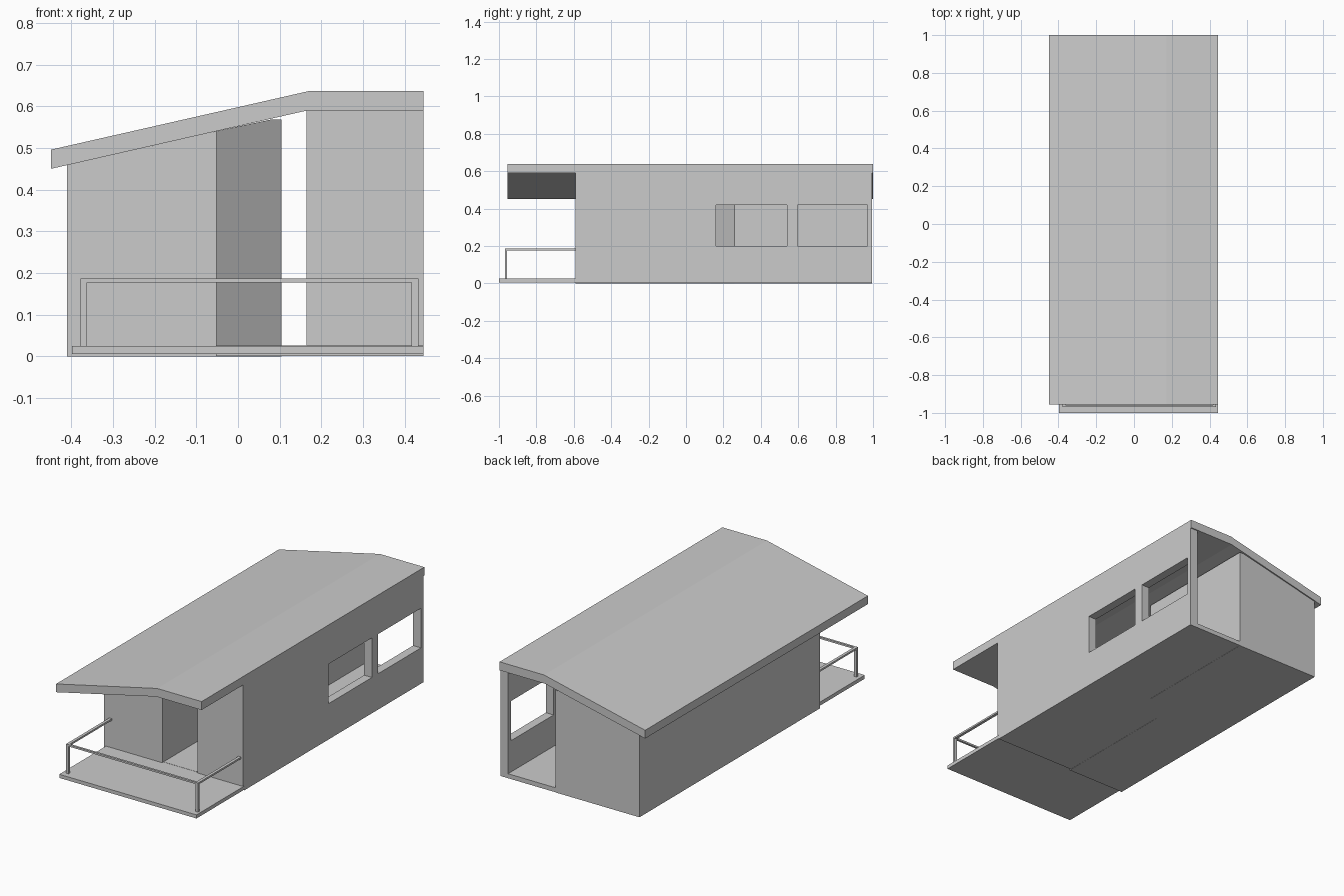
import bpy, bmesh
from mathutils import Vector

if "Cube" in bpy.data.objects:
    bpy.data.objects.remove(bpy.data.objects["Cube"])


def prism(name, pts, depth):
    """Closed solid made by extruding a planar outline along a vector."""
    bm = bmesh.new()
    face = bm.faces.new([bm.verts.new(p) for p in pts])
    ext = bmesh.ops.extrude_face_region(bm, geom=[face])
    bmesh.ops.translate(bm, vec=Vector(depth),
                        verts=[g for g in ext["geom"] if isinstance(g, bmesh.types.BMVert)])
    bmesh.ops.recalc_face_normals(bm, faces=bm.faces)
    mesh = bpy.data.meshes.new(name)
    bm.to_mesh(mesh)
    bm.free()
    obj = bpy.data.objects.new(name, mesh)
    bpy.context.collection.objects.link(obj)
    return obj


def plan(name, outline, z0, z1):
    return prism(name, [(x, y, z0) for x, y in outline], (0, 0, z1 - z0))


def box(name, x0, x1, y0, y1, z0, z1):
    return plan(name, [(x0, y0), (x1, y0), (x1, y1), (x0, y1)], z0, z1)


# Roof: bent slab, sloping to the left and flat on the right
roof = [(-.449, .45), (.166, .59), (.445, .59), (.445, .637), (.172, .637), (-.449, .496)]
prism("roof", [(x, -.955, z) for x, z in roof], (0, 1.955, 0))

# Closed room block on the left with a diagonal step, top following the roof
room = plan("room_block", [(-.41, -.59), (-.052, -.59), (-.052, .13), (.105, .26),
                           (.105, .994), (-.41, .994)], 0, .5)
bm = bmesh.new()
bm.from_mesh(room.data)
bmesh.ops.bisect_plane(bm, geom=bm.verts[:] + bm.edges[:] + bm.faces[:],
                       plane_co=(.078, 0, 0), plane_no=(1, 0, 0))
for v in bm.verts:
    if v.co.z > .4:
        v.co.z = min(.45 + (v.co.x + .449) * .2276, .568)
bm.to_mesh(room.data)
bm.free()

# Right wall with its short return beside the entrance
wall = plan("right_wall", [(.165, -.59), (.445, -.59), (.445, .994), (.397, .994),
                           (.397, -.545), (.165, -.545)], .026, .59)

# Window openings
for i, (y0, y1) in enumerate([(.16, .54), (.595, .97)]):
    cutter = box(f"window_cutter_{i + 1}", .3, .5, y0, y1, .2, .42)
    cutter.hide_render = True
    cutter.hide_viewport = False
    cutter.display_type = 'WIRE'
    mod = wall.modifiers.new("window", 'BOOLEAN')
    mod.operation = 'DIFFERENCE'
    mod.solver = 'EXACT'
    mod.object = cutter

# Corridor floor and front deck
plan("corridor_floor", [(-.052, -.58), (.445, -.58), (.445, .994), (.105, .994),
                        (.105, .26), (-.052, .13)], .001, .026)
box("front_deck", -.398, .445, -1, -.58, .005, .025)

# Railing: posts, side rails and front rail
for side, x in (("left", -.378), ("right", .417)):
    box(f"{side}_post", x, x + .016, -.969, -.957, .025, .177)
    box(f"{side}_rail", x, x + .016, -.957, -.59, .177, .187)
box("front_rail", -.378, .433, -.969, -.957, .177, .187)
